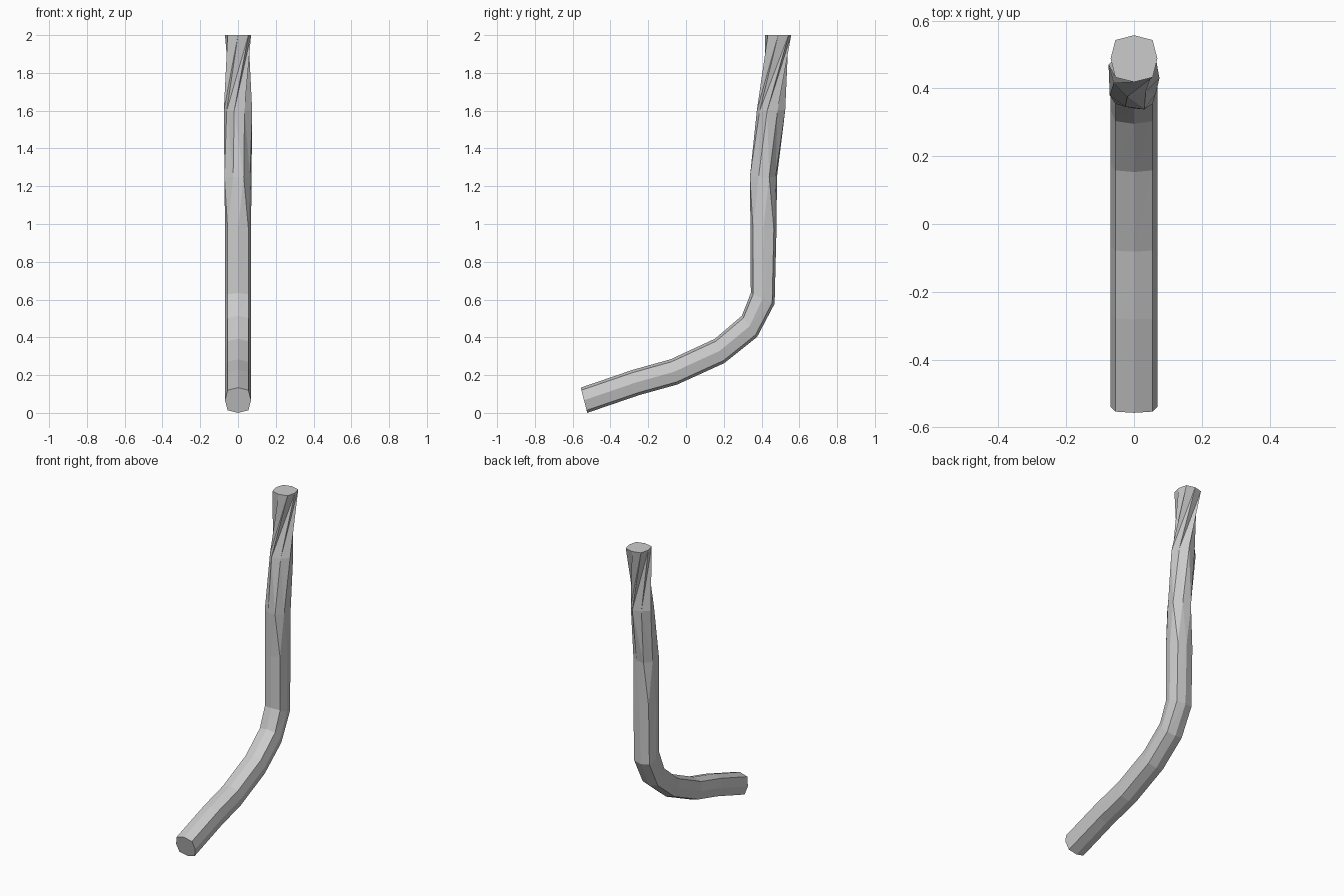
import bpy, bmesh
from math import radians, sin, cos, hypot

if "Cube" in bpy.data.objects:
    bpy.data.objects.remove(bpy.data.objects["Cube"])

# Path stations: y, z, tangent tilt (deg), roll about the path (deg)
STATIONS = [
    (-0.540, 0.067, 14.5, 0),
    (-0.265, 0.161, 14, 0),
    (-0.064, 0.217, 15, 0),
    (0.178, 0.328, 21, 0),
    (0.336, 0.458, 36, 0),
    (0.406, 0.606, 66, 0),
    (0.410, 0.975, 90, 0),
    (0.410, 1.250, 90, -22),
    (0.450, 1.600, 90, -60),
    (0.488, 2.000, 90, 0),
]
MID, CORNER = 0.069, hypot(0.055, 0.055)   # eight-sided, slightly square section


def add_ring(bm, y, z, tilt, roll):
    t = radians(tilt)
    ring = []
    for i in range(8):
        a = radians(45 * i + roll)
        r = CORNER if i % 2 else MID
        n = r * cos(a)
        ring.append(bm.verts.new((r * sin(a), y - n * sin(t), z + n * cos(t))))
    return ring


# Bent pipe: sweep the section along the path, with flat end caps
bm = bmesh.new()
rings = [add_ring(bm, *s) for s in STATIONS]
for low, up in zip(rings, rings[1:]):
    for i in range(8):
        j = (i + 1) % 8
        bm.faces.new((low[i], low[j], up[j]))
        bm.faces.new((low[i], up[j], up[i]))
bm.faces.new(rings[0])
bm.faces.new(rings[-1])
bmesh.ops.recalc_face_normals(bm, faces=bm.faces)

mesh = bpy.data.meshes.new("bent_pipe")
bm.to_mesh(mesh)
bm.free()
bpy.context.collection.objects.link(bpy.data.objects.new("bent_pipe", mesh))
